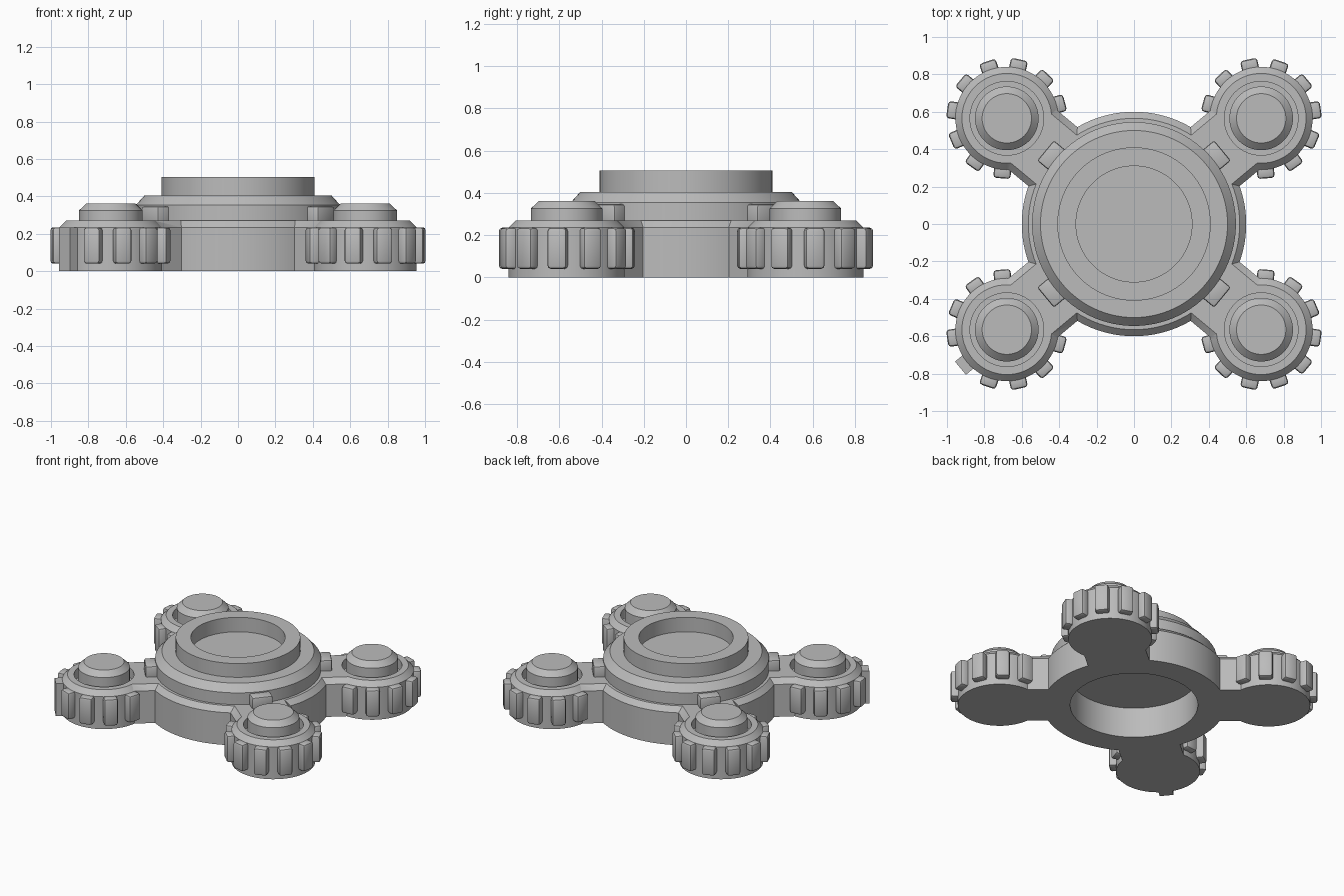
import bpy, bmesh, math
from mathutils import Matrix, Vector

old = bpy.data.objects.get("Cube")
if old:
    bpy.data.objects.remove(old, do_unlink=True)

grey = bpy.data.materials.new("plain grey")
grey.use_nodes = True
COLOUR = (0.5, 0.5, 0.5, 1)
grey.diffuse_color = COLOUR
grey.node_tree.nodes["Principled BSDF"].inputs["Base Color"].default_value = COLOUR


def finish(name, bm, matrix=Matrix()):
    bmesh.ops.recalc_face_normals(bm, faces=bm.faces[:])
    mesh = bpy.data.meshes.new(name)
    bm.to_mesh(mesh)
    bm.free()
    mesh.transform(matrix)
    mesh.materials.append(grey)
    obj = bpy.data.objects.new(name, mesh)
    bpy.context.collection.objects.link(obj)
    return obj


def activate(obj):
    bpy.ops.object.select_all(action='DESELECT')
    obj.select_set(True)
    bpy.context.view_layer.objects.active = obj


def smooth(obj):
    activate(obj)
    bpy.ops.object.shade_smooth_by_angle(angle=math.radians(30))


def lathe(name, profile, matrix=Matrix(), steps=64):
    """Spin an (r, z) profile that starts and ends on the axis."""
    bm = bmesh.new()
    verts = [bm.verts.new((r, 0, z)) for r, z in profile]
    edges = [bm.edges.new(pair) for pair in zip(verts, verts[1:])]
    bmesh.ops.spin(bm, geom=verts + edges, cent=(0, 0, 0), axis=(0, 0, 1),
                   angle=math.tau, steps=steps, use_merge=True)
    bmesh.ops.remove_doubles(bm, verts=bm.verts[:], dist=0.0001)
    return finish(name, bm, matrix)


def box(name, low, high, matrix, bevel=0.0):
    low, high = Vector(low), Vector(high)
    bm = bmesh.new()
    bmesh.ops.create_cube(bm, size=1, matrix=Matrix.Translation((low + high) / 2)
                          @ Matrix.Diagonal((*(high - low), 1)))
    if bevel:
        bmesh.ops.bevel(bm, geom=bm.edges[:], offset=bevel, segments=2,
                        profile=0.5, affect='EDGES')
    obj = finish(name, bm, matrix)
    smooth(obj)
    return obj


def arm(name, matrix):
    """Straight bar with chamfered upper edges."""
    bm = bmesh.new()
    half = [(0.205, 0), (0.205, 0.235), (0.17, 0.27)]
    section = half + [(-y, z) for y, z in reversed(half)]
    face = bm.faces.new([bm.verts.new((0.46, y, z)) for y, z in section])
    ext = bmesh.ops.extrude_face_region(bm, geom=[face])
    moved = [g for g in ext['geom'] if isinstance(g, bmesh.types.BMVert)]
    bmesh.ops.translate(bm, verts=moved, vec=(0.42, 0, 0))
    return finish(name, bm, matrix)


def combine(target, tool, operation):
    activate(target)
    mod = target.modifiers.new(operation, 'BOOLEAN')
    mod.operation, mod.solver, mod.object = operation, 'EXACT', tool
    bpy.ops.object.modifier_apply(modifier=mod.name)
    bpy.data.objects.remove(tool, do_unlink=True)


# Hub with a round recess underneath
base = lathe("base_body", [(0, 0.22), (0.42, 0.22), (0.42, 0), (0.6, 0),
                           (0.6, 0.235), (0.565, 0.27), (0, 0.27)], steps=96)

# Stepped centre cap with a dished top
cap = lathe("centre_cap", [(0, 0.25), (0.545, 0.25), (0.545, 0.355), (0.5, 0.405),
                           (0.41, 0.405), (0.41, 0.505), (0.31, 0.505),
                           (0.31, 0.4), (0, 0.4)], steps=96)
smooth(cap)

pockets = []
for sx, sy, label in [(1, 1, "back_left"), (-1, 1, "back_right"),
                      (-1, -1, "front_right"), (1, -1, "front_left")]:
    centre = Vector((0.68 * sx, 0.565 * sy, 0))
    turn = Matrix.Rotation(math.atan2(centre.y, centre.x), 4, 'Z')
    place = Matrix.Translation(centre)

    # Arm and round lobe, merged into the base
    combine(base, arm("arm", turn), 'UNION')
    lobe = lathe("lobe", [(0, 0), (0.275, 0), (0.275, 0.235),
                          (0.24, 0.27), (0, 0.27)], place)
    combine(base, lobe, 'UNION')
    pockets.append(lathe("pocket", [(0, 0.2), (0.197, 0.2),
                                    (0.197, 0.4), (0, 0.4)], place))

    # Raised knob in the pocket
    knob = lathe(label + "_knob", [(0, 0.19), (0.17, 0.19), (0.17, 0.325),
                                   (0.132, 0.362), (0, 0.362)], place)
    smooth(knob)

    # Small block where the arm meets the cap
    box(label + "_block", (0.5, -0.07, 0.24), (0.615, 0.07, 0.347), turn, 0.012)

    # Grip teeth around the outer side of the lobe
    for i in range(-4, 5):
        spin = place @ turn @ Matrix.Rotation(math.radians(31.25 * i), 4, 'Z')
        plain = i == 0 and label == "front_right"
        box(f"{label}_tooth_{i + 5}", (0.25, -0.046, 0 if plain else 0.04),
            (0.322, 0.046, 0.235), spin, 0 if plain else 0.016)

for pocket in pockets:
    combine(base, pocket, 'DIFFERENCE')
smooth(base)
